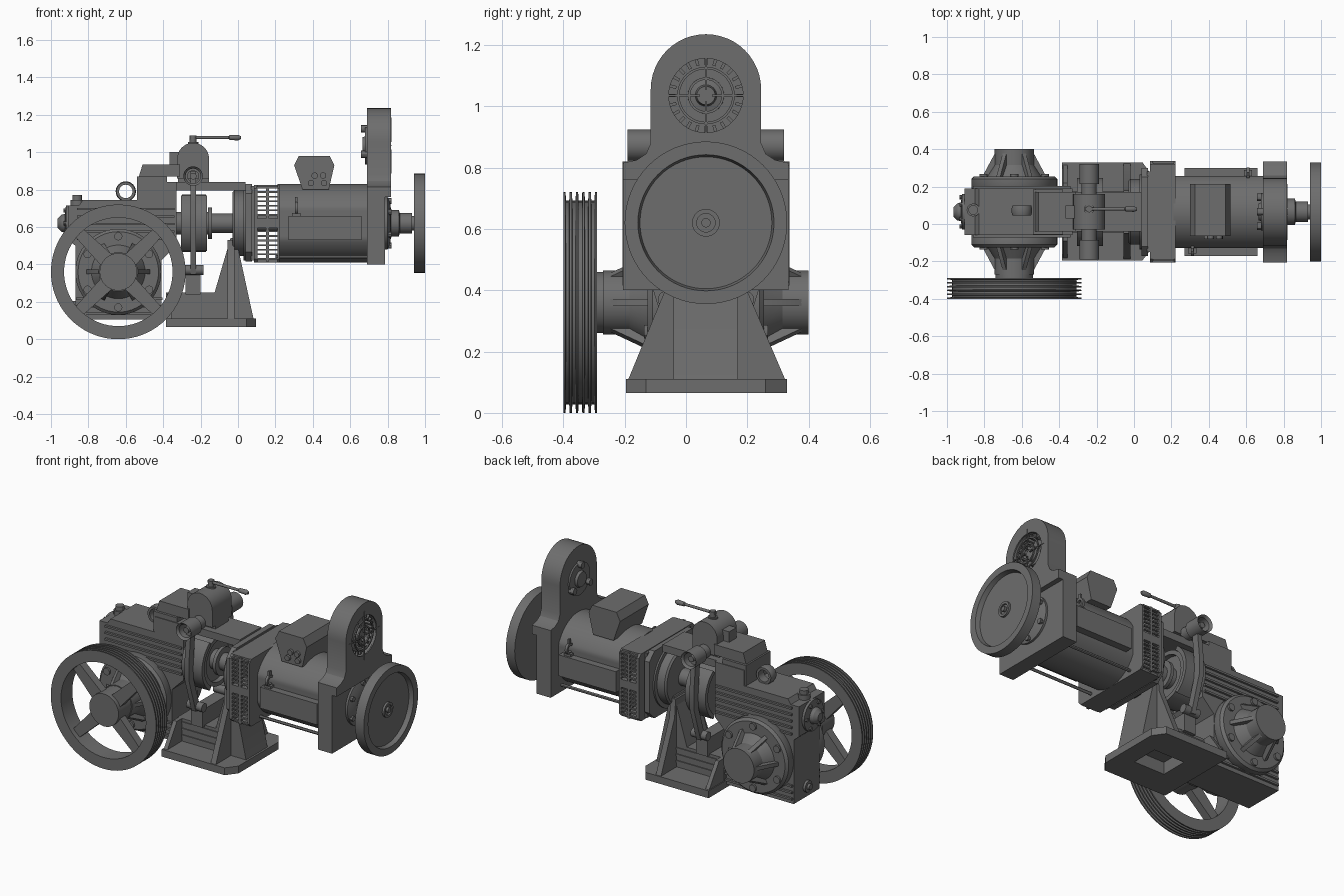
import bpy, bmesh
from math import sin, cos, pi, radians
from mathutils import Matrix

if "Cube" in bpy.data.objects:
    bpy.data.objects.remove(bpy.data.objects["Cube"])

CY, CZ = 0.065, 0.62          # motor shaft axis
GX, GZ = -0.64, 0.36          # sheave axis
paint = bpy.data.materials.new("dark_grey_paint")
paint.diffuse_color = (0.155, 0.155, 0.155, 1)
paint.use_nodes = True
paint.node_tree.nodes["Principled BSDF"].inputs["Base Color"].default_value = paint.diffuse_color


def finish(name, bm):
    bmesh.ops.recalc_face_normals(bm, faces=bm.faces)
    me = bpy.data.meshes.new(name)
    bm.to_mesh(me)
    bm.free()
    me.shade_smooth()
    me.set_sharp_from_angle(angle=radians(30))
    me.materials.append(paint)
    ob = bpy.data.objects.new(name, me)
    bpy.context.collection.objects.link(ob)
    return ob


def carve(ob, cutter):
    """Subtract cutter from ob and re-sharpen the result"""
    m = ob.modifiers.new("carve", 'BOOLEAN')
    m.operation, m.object, m.solver = 'DIFFERENCE', cutter, 'EXACT'
    me = bpy.data.meshes.new_from_object(ob.evaluated_get(bpy.context.evaluated_depsgraph_get()))
    ob.modifiers.clear()
    ob.data = me
    me.set_sharp_from_angle(angle=radians(30))


def place(axis, a, u, v):
    return {'x': (a, u, v), 'y': (u, a, v), 'z': (u, v, a)}[axis]


def boxes(name, *dims):
    """Boxes given as x0, x1, y0, y1, z0, z1"""
    bm = bmesh.new()
    for x0, x1, y0, y1, z0, z1 in dims:
        m = Matrix.Translation(((x0+x1)/2, (y0+y1)/2, (z0+z1)/2)) @ Matrix.Diagonal((x1-x0, y1-y0, z1-z0, 1))
        bmesh.ops.create_cube(bm, size=1, matrix=m)
    return finish(name, bm)


def prism(name, axis, pts, *spans):
    """Extrude a profile along an axis, once per span"""
    bm = bmesh.new()
    for a0, a1 in spans:
        lo = [bm.verts.new(place(axis, a0, u, v)) for u, v in pts]
        hi = [bm.verts.new(place(axis, a1, u, v)) for u, v in pts]
        bm.faces.new(lo)
        bm.faces.new(hi)
        for i in range(len(pts)):
            j = (i+1) % len(pts)
            bm.faces.new((lo[i], lo[j], hi[j], hi[i]))
    return finish(name, bm)


def lathe(name, axis, centres, prof, n=48, ring=False):
    """Revolve (radius, position) pairs; ring closes the profile on itself"""
    bm = bmesh.new()
    for cu, cv in centres:
        rows = [[bm.verts.new(place(axis, a, cu+r*cos(2*pi*k/n), cv+r*sin(2*pi*k/n))) for k in range(n)]
                for r, a in prof]
        if ring:
            rows.append(rows[0])
        else:
            bm.faces.new(rows[0])
            bm.faces.new(rows[-1])
        for p, q in zip(rows, rows[1:]):
            for k in range(n):
                m = (k+1) % n
                bm.faces.new((p[k], p[m], q[m], q[k]))
    return finish(name, bm)


def cyl(name, axis, cu, cv, r, a0, a1, n=32):
    return lathe(name, axis, [(cu, cv)], [(r, a0), (r, a1)], n)


def circle(cu, cv, r, n, start=0.0):
    return [(cu+r*cos(2*pi*k/n+start), cv+r*sin(2*pi*k/n+start)) for k in range(n)]


def bars(name, axis, cu, cv, n, r0, r1, w0, w1, a0, a1, start=0.0):
    """Radial bars around an axis, half width w0 inside and w1 outside"""
    bm = bmesh.new()
    for k in range(n):
        t = 2*pi*k/n + start
        vs = [bm.verts.new(place(axis, a, cu+r*cos(t)-h*sin(t), cv+r*sin(t)+h*cos(t)))
              for a in (a0, a1) for r, h in ((r0, w0), (r1, w1), (r1, -w1), (r0, -w0))]
        for f in ((0, 1, 2, 3), (4, 5, 6, 7), (0, 1, 5, 4), (1, 2, 6, 5), (2, 3, 7, 6), (3, 0, 4, 7)):
            bm.faces.new([vs[i] for i in f])
    return finish(name, bm)


# --- grooved sheave
prof = [(0.29, -0.29), (0.29, -0.40)]
for i in range(6):
    y = -0.40 + i*0.0206
    prof += [(0.36, y), (0.36, y+0.007)]
    if i < 5:
        prof += [(0.332, y+0.009), (0.332, y+0.019)]
lathe("sheave_rim", 'y', [(GX, GZ)], prof, 72, True)
bars("sheave_spokes", 'y', GX, GZ, 4, 0.07, 0.295, 0.042, 0.03, -0.37, -0.32, pi/4)
cyl("sheave_hub", 'y', GX, GZ, 0.1, -0.395, -0.26)

# --- gear housing
prism("gear_housing", 'y', [(-0.87, 0.105), (-0.41, 0.105), (-0.41, 0.42), (-0.33, 0.5), (-0.33, 0.84),
      (-0.53, 0.84), (-0.53, 0.745), (-0.83, 0.745), (-0.85, 0.715), (-0.905, 0.715), (-0.905, 0.53), (-0.87, 0.5)],
      (-0.06, 0.19))
boxes("housing_upper_block", (-0.54, -0.38, -0.055, 0.185, 0.72, 0.87))
prism("housing_cap", 'y', [(-0.53, 0.87), (-0.51, 0.935), (-0.31, 0.935), (-0.31, 0.87)], (-0.04, 0.17))
boxes("housing_side_ribs", *[(-0.86, -0.34, -0.073, 0.203, z, z+0.012) for z in (0.53, 0.57, 0.61, 0.65, 0.69)],
      *[(-0.865, -0.405, -0.073, 0.203, z, z+0.012) for z in (0.13, 0.17, 0.21)])
for side, s in (("front", -1), ("back", 1)):
    p = lambda d: CY + s*d
    lathe(f"bearing_flange_{side}", 'y', [(GX, GZ)],
          [(0.225, p(0.12)), (0.23, p(0.13)), (0.23, p(0.175)), (0.215, p(0.19)), (0.15, p(0.19))], 56)
    lathe(f"bearing_hub_{side}", 'y', [(GX, GZ)],
          [(0.15, p(0.18)), (0.105, p(0.25)), (0.105, p(0.335))], 40)
    lathe(f"flange_bolts_{side}", 'y', circle(GX, GZ, 0.19, 6, pi/6), [(0.022, p(0.18)), (0.022, p(0.202))], 12)
    # tapered ribs between flange and hub: radius x depth profile, spun about the sheave axis
    rib = prism(f"hub_ribs_{side}", 'x', [(0.08, 0.165), (0.17, 0.165), (0.17, 0.19), (0.1, 0.32), (0.08, 0.32)],
                (-0.012, 0.012))
    bm = bmesh.new()
    for k in range(6):
        tmp = rib.data.copy()
        tmp.transform(Matrix.Translation((GX, CY, GZ)) @ Matrix.Rotation(k*pi/3, 4, 'Y')
                      @ Matrix(((0, 1, 0, 0), (0, 0, s, 0), (1, 0, 0, 0), (0, 0, 0, 1))))
        bm.from_mesh(tmp)
        bpy.data.meshes.remove(tmp)
    bmesh.ops.recalc_face_normals(bm, faces=bm.faces)
    bm.to_mesh(rib.data)
    bm.free()
lathe("worm_end_cap", 'x', [(CY, CZ)], [(0.095, -0.89), (0.095, -0.92), (0.05, -0.925), (0.045, -0.945), (0.025, -0.965)])
lathe("end_cap_bolts", 'x', circle(CY, CZ, 0.078, 6), [(0.011, -0.91), (0.011, -0.932)], 8)
lathe("drain_plug", 'x', [(CY, 0.17)], [(0.035, -0.86), (0.035, -0.885), (0.018, -0.885), (0.018, -0.9)], 12)
lathe("filler_plug", 'z', [(-0.86, 0.075)], [(0.035, 0.71), (0.035, 0.745), (0.026, 0.745), (0.026, 0.77)], 12)
lathe("lifting_eye", 'y', [(-0.6, 0.79)], [(0.036, 0.045), (0.05, 0.045), (0.054, 0.06), (0.054, 0.085), (0.05, 0.1),
      (0.036, 0.1)], 32, True)

# --- pedestal: hollow foot plate, core, sloped column and gussets
plate = prism("pedestal_foot", 'z', [(-0.385, -0.195), (0.045, -0.195), (0.095, -0.13), (0.095, 0.26), (0.045, 0.33),
              (-0.385, 0.33)], (0.065, 0.11))
column = prism("pedestal_core", 'y', [(-0.385, 0.1), (0.085, 0.1), (0.0, 0.49), (0.0, 0.54), (-0.04, 0.54), (-0.125, 0.25),
               (-0.385, 0.25)], (-0.04, 0.17))
cut = boxes("pedestal_cutter", (-0.23, -0.02, -0.02, 0.15, 0.0, 0.21))
carve(plate, cut)
carve(column, cut)
bpy.data.objects.remove(cut)
prism("pedestal_low_gusset", 'x', [(-0.185, 0.105), (0.32, 0.105), (0.22, 0.25), (-0.09, 0.25)], (-0.38, -0.355))
prism("pedestal_tall_gusset", 'x', [(-0.19, 0.105), (0.325, 0.105), (0.19, 0.42), (0.18, 0.53), (-0.05, 0.53), (-0.06, 0.42)],
      (-0.055, -0.02))
boxes("pedestal_side_ribs", *[(-0.36, -0.05, -0.046, 0.176, z, z+0.012) for z in (0.14, 0.18, 0.22)])

# --- shaft, brake drum and shoes
lathe("drive_shaft_coupling", 'x', [(CY, CZ)], [(0.06, -0.34), (0.06, -0.16), (0.085, -0.16), (0.085, -0.14), (0.052, -0.14),
      (0.052, -0.03), (0.045, 0.1), (0.045, 0.25)], 36)
lathe("brake_drum", 'x', [(CY, CZ)], [(0.05, -0.29), (0.14, -0.29), (0.155, -0.3), (0.155, -0.17), (0.13, -0.17),
      (0.13, -0.2), (0.05, -0.2)], 56, True)
boxes("brake_base", (-0.28, -0.2, -0.06, 0.19, 0.24, 0.35))
for side, s in (("front", -1), ("back", 1)):
    p = lambda d: CY + s*d
    arc = [radians(-55+10*k) for k in range(12)]
    prism(f"brake_shoe_{side}", 'x', [(p(0.157*cos(t)), CZ+0.157*sin(t)) for t in arc] +
          [(p(0.182*cos(t)), CZ+0.182*sin(t)) for t in reversed(arc)], (-0.305, -0.165))
    prism(f"brake_arm_{side}", 'x', [(p(0.11), 0.345), (p(0.155), 0.345), (p(0.222), 0.56), (p(0.222), 0.68), (p(0.2), 0.9),
          (p(0.155), 0.9), (p(0.178), 0.66), (p(0.178), 0.56)], (-0.255, -0.225))
    cyl(f"brake_pivot_{side}", 'x', p(0.13), 0.37, 0.027, -0.29, -0.185, 20)
    lathe(f"brake_spring_pot_{side}", 'y', [(-0.24, 0.872)], [(0.052, p(0.255)), (0.052, p(0.15)), (0.03, p(0.15)),
          (0.03, p(0.09)), (0.04, p(0.09)), (0.04, p(0.24))], 32, True)
    cyl(f"brake_rod_{side}", 'y', -0.24, 0.872, 0.018, p(0.05), p(0.23), 16)

# --- bridge, brake magnet and release lever
boxes("bridge_plate", (-0.38, 0.04, -0.04, 0.17, 0.795, 0.84))
boxes("magnet_base", (-0.32, -0.155, 0.0, 0.13, 0.83, 0.87))
prism("brake_magnet", 'y', [(-0.325, 0.86), (-0.155, 0.86)] +
      [(-0.24+0.085*cos(pi*k/16), 0.965+0.085*sin(pi*k/16)) for k in range(17)], (-0.03, 0.16))
boxes("magnet_terminal", (-0.365, -0.31, 0.03, 0.1, 0.93, 1.0))
lathe("lever_post", 'z', [(-0.24, 0.08)], [(0.028, 1.03), (0.028, 1.055), (0.018, 1.055), (0.018, 1.09)], 16)
lathe("release_lever", 'x', [(0.08, 1.078)], [(0.009, -0.26), (0.008, -0.05), (0.013, -0.045), (0.015, 0.0), (0.008, 0.015)], 16)

# --- motor front: adapter flange and vented cage
lathe("adapter_flange", 'x', [(CY, CZ)], [(0.165, -0.03), (0.175, -0.02), (0.175, 0.03), (0.2, 0.03), (0.2, 0.05)], 48)


def octagon(hy, z0, z1, c):
    return [(CY-hy, z0+c), (CY-hy+c, z0), (CY+hy-c, z0), (CY+hy, z0+c), (CY+hy, z1-c), (CY+hy-c, z1), (CY-hy+c, z1), (CY-hy, z1-c)]


prism("adapter_plate", 'x', octagon(0.235, 0.415, 0.83, 0.05), (0.04, 0.075))
prism("cage_end_plates", 'x', octagon(0.272, 0.41, 0.825, 0.02), (0.085, 0.105), (0.21, 0.222))
boxes("cage_core", (0.07, 0.09, -0.15, 0.28, 0.42, 0.82), (0.1, 0.215, -0.19, 0.32, 0.808, 0.825),
      (0.1, 0.215, -0.19, 0.32, 0.41, 0.425), (0.1, 0.215, -0.207, 0.337, 0.595, 0.645))
grille = [(0.1, 0.215, a, a+0.014, z, z+0.009) for a in (-0.207, 0.323)
          for z in [0.425+0.0245*k for k in range(7)] + [0.66+0.0245*k for k in range(7)]]
boxes("cage_grille", *grille, *[(0.15, 0.165, a, a+0.014, 0.415, 0.82) for a in (-0.207, 0.323)])

# --- motor body
pts = [(CY+max(-0.192, min(0.192, y)), CZ+z) for y, z in circle(0, 0, 0.21, 96)]
prism("motor_body", 'x', pts, (0.21, 0.70))
boxes("motor_side_covers", (0.27, 0.66, -0.17, 0.3, 0.53, 0.66))
lathe("motor_tie_rods", 'x', [(-0.1, 0.44), (0.23, 0.44)], [(0.009, 0.2), (0.009, 0.7)], 12)
for i, (x, y) in enumerate(((0.312, -0.138), (0.61, 0.268))):
    lathe(f"motor_eye_{i}", 'x', [(y, 0.70)], [(0.02, x-0.008), (0.034, x-0.008), (0.034, x+0.008), (0.02, x+0.008)], 24, True)
    boxes(f"motor_eye_post_{i}", (x-0.006, x+0.006, y-0.01, y+0.01, 0.725, 0.76), (x-0.022, x+0.022, y-0.02, y+0.02, 0.65, 0.675))
prism("terminal_box", 'y', [(0.345, 0.8), (0.485, 0.8), (0.515, 0.93), (0.49, 0.98), (0.325, 0.98), (0.3, 0.93)], (-0.065, 0.215))
lathe("cable_glands", 'y', [(0.39, 0.835), (0.46, 0.835), (0.41, 0.875), (0.455, 0.875)], [(0.017, -0.08), (0.017, -0.05)], 16)

# --- blower end housing
boxes("end_box", (0.69, 0.787, -0.205, 0.335, 0.40, 0.77))
half = [(0.27, 0.76), (0.27, 0.815), (0.225, 0.825), (0.195, 0.845), (0.18, 0.88)]
top = [(CY+0.18*cos(pi*k/24), 1.055+0.18*sin(pi*k/24)) for k in range(25)]
blower = prism("blower_housing", 'x', [(CY+a, z) for a, z in half] + top + [(CY-a, z) for a, z in reversed(half)], (0.69, 0.818))
BZ = 1.035
hole = cyl("blower_cutter", 'x', CY, BZ, 0.128, 0.745, 0.9, 48)
carve(blower, hole)
bpy.data.objects.remove(hole)
bars("impeller_blades", 'x', CY, BZ, 24, 0.1, 0.122, 0.005, 0.005, 0.74, 0.795)
for i, r in enumerate((0.055, 0.09, 0.125)):
    lathe(f"intake_ring_{i}", 'x', [(CY, BZ)], [(r-0.004, 0.81), (r+0.004, 0.81), (r+0.004, 0.818), (r-0.004, 0.818)], 48, True)
bars("intake_cross", 'x', CY, BZ, 4, 0.02, 0.15, 0.003, 0.003, 0.812, 0.82)
lathe("impeller_hub", 'x', [(CY, BZ)], [(0.06, 0.74), (0.055, 0.77), (0.035, 0.775), (0.03, 0.8)], 32)
lathe("blower_motor_plate", 'x', [(CY, BZ)], [(0.1, 0.7), (0.1, 0.68), (0.05, 0.68), (0.045, 0.665)], 40)
lathe("blower_motor_posts", 'x', circle(CY, BZ, 0.09, 3, pi/2), [(0.02, 0.7), (0.02, 0.657)], 12)
lathe("rear_bearing_cap", 'x', [(CY, CZ)], [(0.14, 0.78), (0.14, 0.8), (0.1, 0.815), (0.07, 0.818), (0.07, 0.86), (0.055, 0.865),
      (0.055, 0.93), (0.04, 0.93), (0.04, 0.95)], 40)
lathe("rear_cap_bolts", 'x', circle(CY, CZ, 0.12, 6, pi/6), [(0.016, 0.79), (0.016, 0.82)], 8)

# --- hand flywheel
lathe("flywheel", 'x', [(CY, CZ)], [(0.06, 0.94), (0.265, 0.94), (0.265, 1.0), (0.222, 1.0), (0.215, 0.972), (0.045, 0.972),
      (0.045, 0.985), (0.03, 0.985), (0.03, 0.975), (0.015, 0.975), (0.015, 0.99)], 64)
